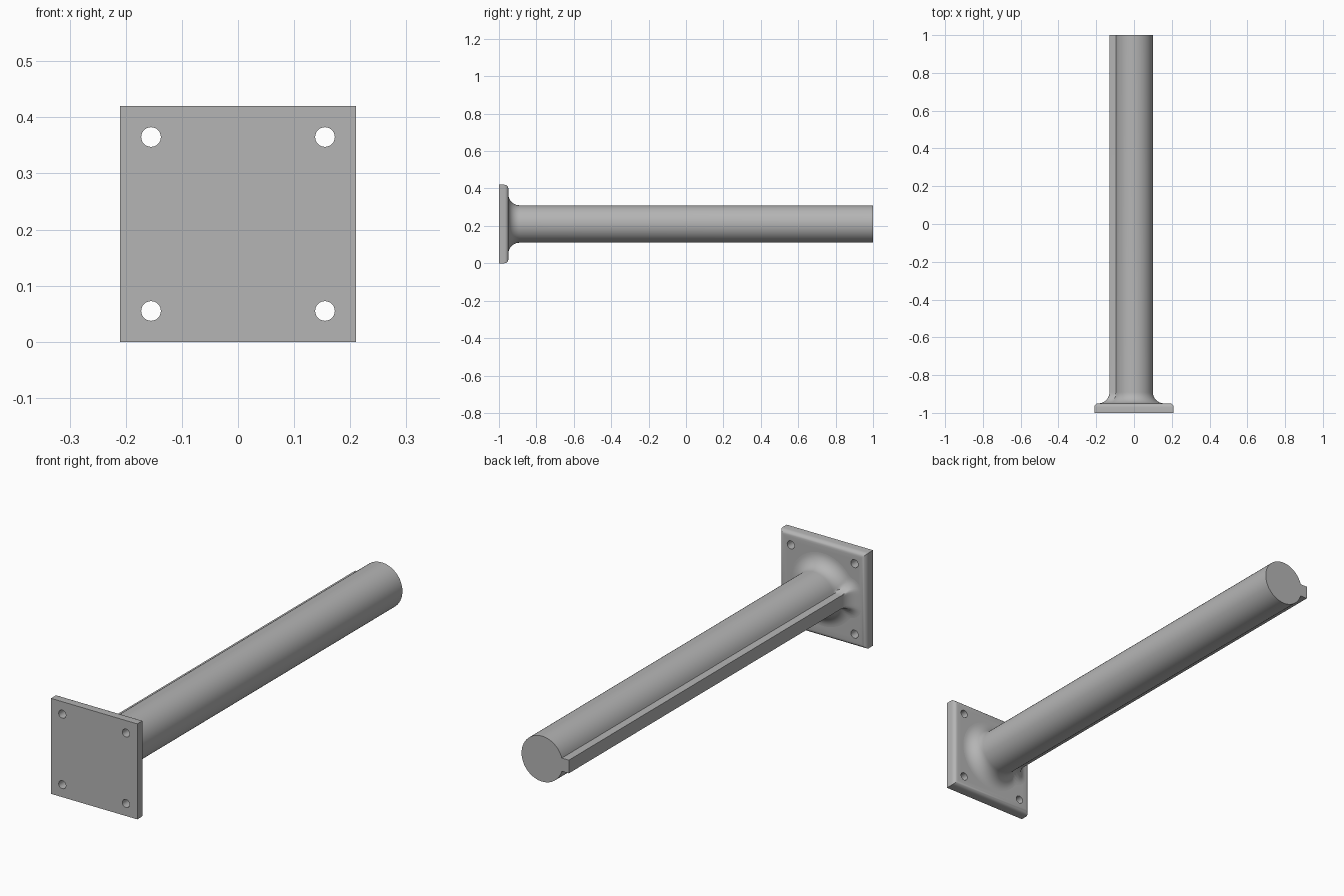
import bpy, bmesh, math
from mathutils import Matrix, Vector

cube = bpy.data.objects.get("Cube")
if cube:
    bpy.data.objects.remove(cube, do_unlink=True)

MID = 0.21            # height of the shaft axis, half the plate width
RADIUS = 0.1
KEY_X, KEY_H = 0.13, 0.029
FILLET = 0.06
PLATE_BACK = -0.95

steel = bpy.data.materials.new("plain_grey")
steel.use_nodes = True
grey = (0.46, 0.46, 0.46, 1)
steel.diffuse_color = grey
steel.node_tree.nodes["Principled BSDF"].inputs["Base Color"].default_value = grey


def make_object(name, bm):
    bmesh.ops.recalc_face_normals(bm, faces=bm.faces)
    mesh = bpy.data.meshes.new(name)
    bm.to_mesh(mesh)
    bm.free()
    mesh.materials.append(steel)
    obj = bpy.data.objects.new(name, mesh)
    bpy.context.collection.objects.link(obj)
    return obj


def smooth(obj):
    bpy.ops.object.select_all(action="DESELECT")
    obj.select_set(True)
    bpy.context.view_layer.objects.active = obj
    bpy.ops.object.shade_smooth_by_angle(angle=math.radians(30))


# Mounting plate with rounded back edges
bm = bmesh.new()
bmesh.ops.create_cube(bm, size=1)
bmesh.ops.scale(bm, vec=(2 * MID, 0.05, 2 * MID), verts=bm.verts)
bmesh.ops.translate(bm, vec=(0, PLATE_BACK - 0.025, MID), verts=bm.verts)
rim = [e for e in bm.edges if all(v.co.y > PLATE_BACK - 0.01 for v in e.verts)]
bmesh.ops.bevel(bm, geom=rim, offset=0.02, segments=5, profile=0.5, affect="EDGES")
plate = make_object("mounting_plate", bm)

# Bolt holes, one in each corner
bm = bmesh.new()
for x in (-0.155, 0.155):
    for z in (-0.155, 0.155):
        place = Matrix.Translation((x, -0.975, MID + z)) @ Matrix.Rotation(math.pi / 2, 4, "X")
        bmesh.ops.create_cone(bm, cap_ends=True, segments=32, radius1=0.0175,
                              radius2=0.0175, depth=0.2, matrix=place)
cutter = make_object("hole_cutter", bm)
cut = plate.modifiers.new("bolt_holes", "BOOLEAN")
cut.operation = "DIFFERENCE"
cut.solver = "EXACT"
cut.object = cutter
bpy.ops.object.select_all(action="DESELECT")
plate.select_set(True)
bpy.context.view_layer.objects.active = plate
bpy.ops.object.modifier_apply(modifier=cut.name)
bpy.data.objects.remove(cutter, do_unlink=True)
smooth(plate)


# Shaft section: round bar joined to a rectangular key, grown by an offset
def distance(x, z):
    bar = math.hypot(x, z) - RADIUS
    dx, dz = abs(x) - KEY_X, abs(z) - KEY_H
    key = math.hypot(max(dx, 0), max(dz, 0)) + min(max(dx, dz), 0)
    return min(bar, key) if x < 0 else bar


def reach(angle, grow):
    low, high = 0, 0.4
    for _ in range(40):
        r = (low + high) / 2
        if distance(r * math.cos(angle), r * math.sin(angle)) < grow:
            low = r
        else:
            high = r
    return low


# Angles include the exact key corners and the lines where the key meets the bar
corner = math.atan2(KEY_H, KEY_X)
root = math.asin(KEY_H / RADIUS)
half = [root + (math.pi - root) * i / 40 for i in range(40)]
half += [corner + (root - corner) * i / 5 for i in range(5)]
half += [corner * i / 4 for i in range(1, 4)]
angles = sorted([math.pi] + [0] + [math.pi + s * a for a in half if a > 0 for s in (-1, 1)])

# Rings sweep through the flared fillet, then straight to the free end
rings = [(PLATE_BACK - 0.01, FILLET)]
for i in range(13):
    t = i / 12 * math.pi / 2
    rings.append((PLATE_BACK + FILLET * (1 - math.cos(t)), FILLET * (1 - math.sin(t))))
rings.append((1, 0))

bm = bmesh.new()
loops = []
for y, grow in rings:
    loop = []
    for a in angles:
        r = reach(a, grow)
        loop.append(bm.verts.new(Vector((r * math.cos(a), y, MID + r * math.sin(a)))))
    loops.append(loop)
count = len(angles)
for lower, upper in zip(loops, loops[1:]):
    for i in range(count):
        j = (i + 1) % count
        bm.faces.new((lower[i], lower[j], upper[j], upper[i]))
bm.faces.new(loops[0])
bm.faces.new(loops[-1])
shaft = make_object("keyed_shaft", bm)
smooth(shaft)
